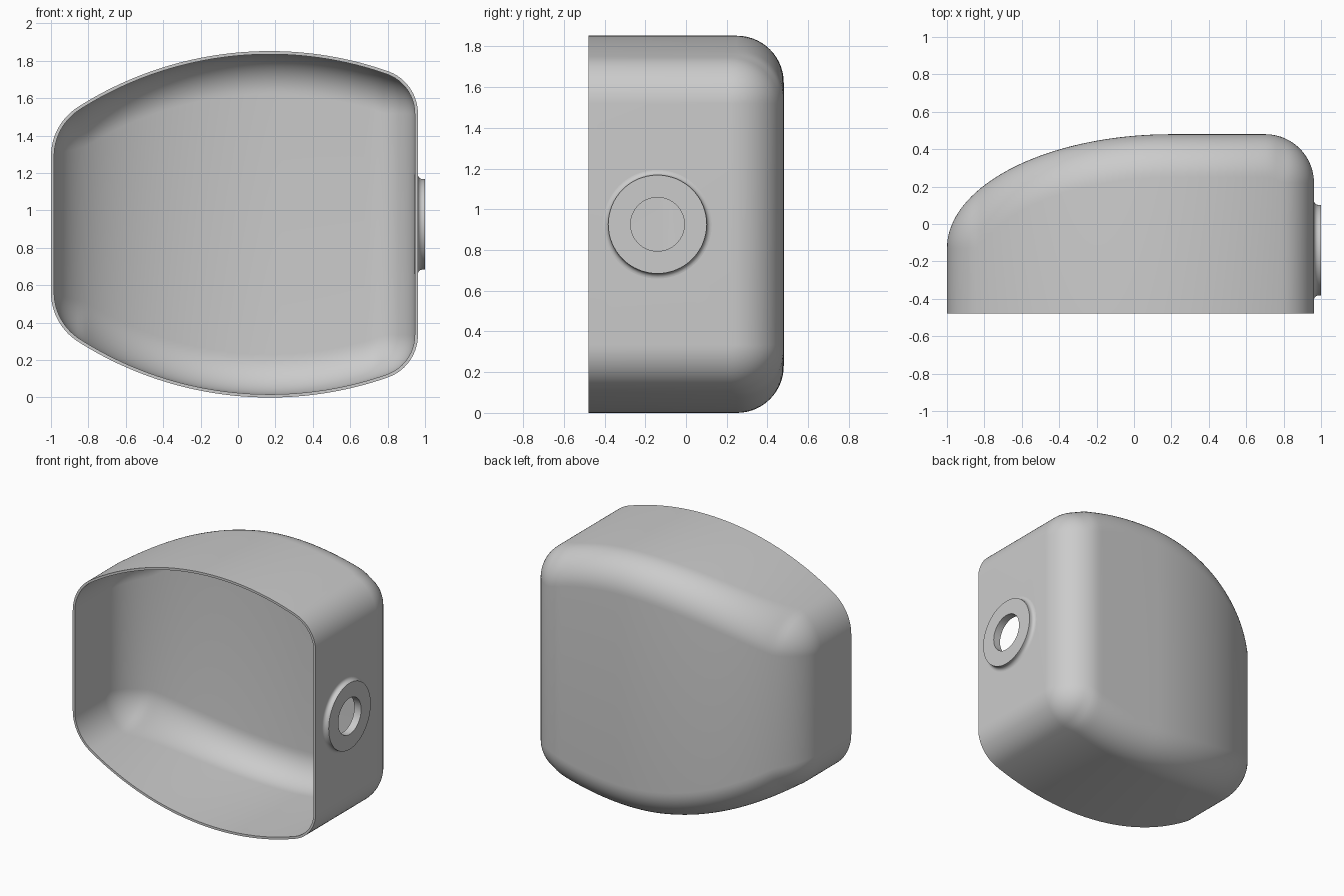
import bpy, bmesh
from math import sqrt, sin, cos, pi
from mathutils import Matrix

cube = bpy.data.objects.get("Cube")
if cube:
    bpy.data.objects.remove(cube)

MID_Z = 0.926
X0, X1, FRONT, BACK = -1.0, 0.962, -0.478, 0.48
WALL, EDGE_R = 0.017, 0.23
BOSS_Y = -0.14

grey = bpy.data.materials.new("light grey")
grey.use_nodes = True
grey.diffuse_color = (0.6, 0.6, 0.6, 1)
grey.node_tree.nodes["Principled BSDF"].inputs["Base Color"].default_value = (0.6, 0.6, 0.6, 1)


def root(v):
    return sqrt(max(v, 0.0))


def half_height(x):
    """Large arc rounded into the upright end walls."""
    big, cx = 1.91, 0.17
    cz = MID_Z - big
    for end, r, s in ((X0, 0.313, 1), (X1, 0.24, -1)):
        fx = end + s * r
        fz = cz + root((big - r) ** 2 - (fx - cx) ** 2)
        tangent = cx + (fx - cx) * big / (big - r)
        if (x - tangent) * s < 0:
            return fz + root(r * r - (x - fx) ** 2)
    return cz + root(big * big - (x - cx) ** 2)


def depth(x):
    """Back profile: y, and the lowest y the rounded edge may reach."""
    if x < 0.2:
        return -0.13 + 0.61 * root(1 - ((x - 0.2) / 1.2) ** 2), -0.13
    if x > X1 - 0.26:
        return BACK - 0.26 + root(0.26 ** 2 - (x - X1 + 0.26) ** 2), BACK - 0.26
    return BACK, FRONT


def section(x, arc=14):
    """U-shaped slice of the shell, from top front round to bottom front."""
    h, (g, low) = half_height(x), depth(x)
    e = 1e-4
    a, b = max(x - e, X0), min(x + e, X1)
    slope = (depth(b)[0] - depth(a)[0]) / (b - a)
    ry = min(EDGE_R * sqrt(1 + slope * slope), g - low)
    d = min(x - X0, X1 - x)
    rz = EDGE_R if d > 0.24 else min(EDGE_R, root(0.24 ** 2 - (0.24 - d) ** 2))
    half = [(FRONT, h)]
    for k in range(arc + 1):
        t = pi / 2 * k / arc
        half.append((g - ry + ry * sin(t), h - rz + rz * cos(t)))
    return ([(x, y, MID_Z + z) for y, z in half]
            + [(x, y, MID_Z - z) for y, z in reversed(half)])


def finish(bm, name):
    mesh = bpy.data.meshes.new(name)
    bm.to_mesh(mesh)
    bm.free()
    mesh.materials.append(grey)
    obj = bpy.data.objects.new(name, mesh)
    bpy.context.collection.objects.link(obj)
    return obj


def select(obj):
    bpy.ops.object.select_all(action='DESELECT')
    obj.select_set(True)
    bpy.context.view_layer.objects.active = obj


# Shell skin, lofted from slices packed closer at both ends
bm = bmesh.new()
N = 72
rows = []
for i in range(N + 1):
    x = (X0 + X1) / 2 - (X1 - X0) / 2 * cos(pi * i / N)
    rows.append([bm.verts.new(p) for p in section(x)])
for a, b in zip(rows, rows[1:]):
    for j in range(len(a) - 1):
        bm.faces.new((a[j], b[j], b[j + 1], a[j + 1]))
bm.faces.new(rows[0])
bm.faces.new(rows[-1][::-1])
bmesh.ops.remove_doubles(bm, verts=bm.verts, dist=1e-5)
shell = finish(bm, "housing_shell")

# Cutter for the side hole
axis = Matrix.Translation((X1, BOSS_Y, MID_Z)) @ Matrix.Rotation(pi / 2, 4, 'Y')
bm = bmesh.new()
bmesh.ops.create_cone(bm, cap_ends=True, segments=64, radius1=0.132,
                      radius2=0.132, depth=0.2, matrix=axis)
cutter = finish(bm, "hole_cutter")
cutter.hide_render = True

select(shell)
solid = shell.modifiers.new("wall", 'SOLIDIFY')
solid.thickness, solid.offset = WALL, -1
hole = shell.modifiers.new("hole", 'BOOLEAN')
hole.object, hole.operation, hole.solver = cutter, 'DIFFERENCE', 'EXACT'
for name in ("wall", "hole"):
    bpy.ops.object.modifier_apply(modifier=name)
bpy.data.objects.remove(cutter)
bpy.ops.object.shade_smooth_by_angle(angle=0.6)

# Side boss: ring with a concave foot, turned about the x axis
foot = [(X1 + 0.025 - 0.025 * sin(t), 0.267 - 0.025 * cos(t))
        for t in (pi / 2 * k / 6 for k in range(7))]
profile = [(X1 - WALL, 0.132), (1.0, 0.132), (1.0, 0.242)] + foot + [(X1 - WALL, 0.267)]
bm = bmesh.new()
S = 64
rings = [[bm.verts.new((x, BOSS_Y + r * cos(2 * pi * k / S), MID_Z + r * sin(2 * pi * k / S)))
          for k in range(S)] for x, r in profile]
for a, b in zip(rings, rings[1:] + rings[:1]):
    for k in range(S):
        m = (k + 1) % S
        bm.faces.new((a[k], a[m], b[m], b[k]))
bmesh.ops.recalc_face_normals(bm, faces=bm.faces)
boss = finish(bm, "side_boss")
select(boss)
bpy.ops.object.shade_smooth_by_angle(angle=0.6)
